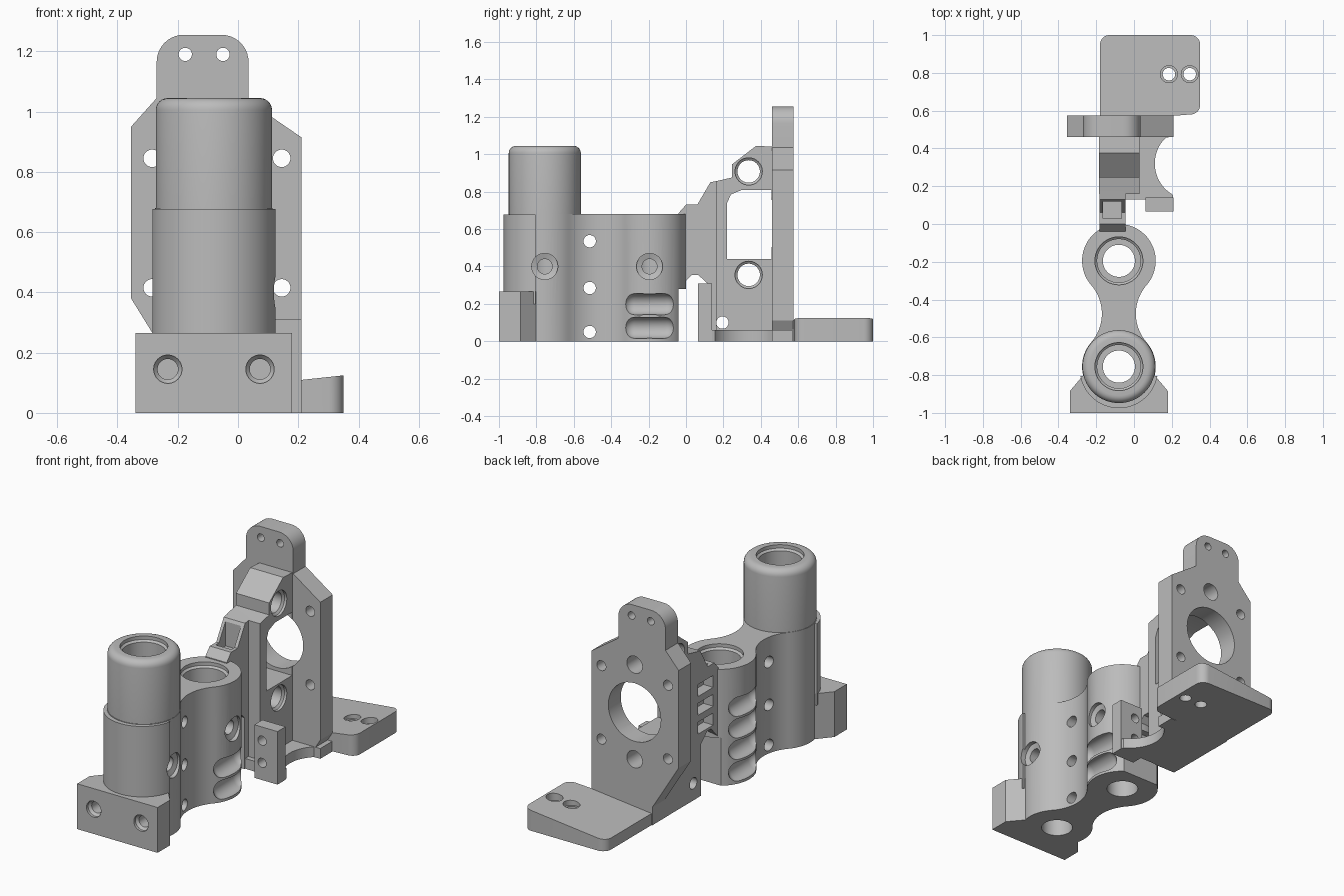
import bpy, bmesh
from math import sin, cos, pi, radians

old = bpy.data.objects.get("Cube")
if old:
    bpy.data.objects.remove(old, do_unlink=True)

grey = bpy.data.materials.new("matte_grey")
COLOUR = (0.5, 0.5, 0.5, 1)
grey.diffuse_color = COLOUR
grey.use_nodes = True
grey.node_tree.nodes["Principled BSDF"].inputs["Base Color"].default_value = COLOUR


def place(axis, u, v, w):
    return {"x": (w, u, v), "y": (u, w, v), "z": (u, v, w)}[axis]


def finish(name, bm):
    bmesh.ops.remove_doubles(bm, verts=bm.verts, dist=1e-5)
    bmesh.ops.recalc_face_normals(bm, faces=bm.faces)
    mesh = bpy.data.meshes.new(name)
    bm.to_mesh(mesh)
    bm.free()
    mesh.materials.append(grey)
    ob = bpy.data.objects.new(name, mesh)
    bpy.context.collection.objects.link(ob)
    return ob


def loft(name, rings):
    """Skin closed rings of points and cap both ends."""
    bm = bmesh.new()
    rows = [[bm.verts.new(p) for p in ring] for ring in rings]
    n = len(rows[0])
    for a, b in zip(rows, rows[1:]):
        for i in range(n):
            bm.faces.new((a[i], a[(i + 1) % n], b[(i + 1) % n], b[i]))
    bm.faces.new(rows[0])
    bm.faces.new(rows[-1])
    return finish(name, bm)


def prism(name, axis, outline, lo, hi):
    return loft(name, [[place(axis, u, v, w) for u, v in outline] for w in (lo, hi)])


def arc(cu, cv, r, start, end, steps=24):
    angles = [radians(start + (end - start) * i / steps) for i in range(steps + 1)]
    return [(cu + r * cos(a), cv + r * sin(a)) for a in angles]


def lathe(name, axis, cu, cv, profile, n=64):
    """Revolve (radius, height) pairs about an axis."""
    return loft(name, [[place(axis, cu + r * cos(2 * pi * i / n), cv + r * sin(2 * pi * i / n), w)
                        for i in range(n)] for r, w in profile])


def rod(axis, cu, cv, r, lo, hi):
    return lathe("cutter", axis, cu, cv, [(r, lo), (r, hi)], 40)


def box(x0, x1, y0, y1, z0, z1):
    return prism("box", "z", [(x0, y0), (x1, y0), (x1, y1), (x0, y1)], z0, z1)


def boolean(target, tool, operation):
    mod = target.modifiers.new("shape", "BOOLEAN")
    mod.operation, mod.object, mod.solver = operation, tool, "EXACT"
    bpy.context.view_layer.objects.active = target
    bpy.ops.object.modifier_apply(modifier=mod.name)
    bpy.data.objects.remove(tool, do_unlink=True)


def add(target, *tools):
    for tool in tools:
        boolean(target, tool, "UNION")


def cut(target, *tools):
    for tool in tools:
        boolean(target, tool, "DIFFERENCE")


def smooth(ob):
    bpy.ops.object.select_all(action="DESELECT")
    ob.select_set(True)
    bpy.context.view_layer.objects.active = ob
    bpy.ops.object.shade_smooth_by_angle(angle=radians(30))


# ---- Twin tube holder: two barrels joined by a concave neck ----
CX, YA, YB, R = -0.08, -0.755, -0.195, 0.195
MID, FILLET, OFF, T = -0.475, 0.231, 0.321, 41.1
outline = (arc(CX, YA, R, 180 - T, 360 + T, 48)
           + arc(CX + OFF, MID, FILLET, 180 + T, 180 - T)[1:-1]
           + arc(CX, YB, R, -T, 180 + T, 48)
           + arc(CX - OFF, MID, FILLET, T, -T)[1:-1])
holder = prism("twin_tube_holder", "z", outline, 0, 0.68)

# Flat relief behind the rear barrel
cut(holder, box(-0.4, 0.3, -0.04, 0.1, -0.1, 0.28))

# Tall front barrel, front sleeve and mounting foot
rounded_top = [(0.153 + u, 1.005 + v) for u, v in arc(0, 0, 0.04, 0, 90, 6)]
add(holder,
    lathe("barrel", "z", CX, YA, [(0.193, 0.6)] + rounded_top),
    prism("sleeve", "z", arc(CX, -0.768, 0.207, 190, 350, 40), 0.2, 0.677),
    prism("foot", "z", [(CX - 0.26, -1), (CX + 0.26, -1), (CX + 0.26, -0.885), (CX + 0.18, -0.79),
                        (CX - 0.18, -0.79), (CX - 0.26, -0.885)], 0, 0.265))

# Stepped bores
for y, top in ((YA, 1.045), (YB, 0.68)):
    cut(holder, lathe("bore", "z", CX, y, [(0.085, -0.1), (0.085, top - 0.12), (0.115, top - 0.12),
                                           (0.115, top - 0.03), (0.127, top - 0.02), (0.127, top + 0.1)]))
    # Recessed set screw in the side
    cut(holder, lathe("screw", "x", y, 0.4, [(0.04, CX), (0.04, 0.08), (0.07, 0.09), (0.07, 0.3)], 40))

# Cross holes in the neck
for z in (0.05, 0.285, 0.535):
    cut(holder, rod("x", -0.515, z, 0.033, -0.5, 0.4))

# Finger grooves on the rear barrel
for side, count in ((1, 2), (-1, 4)):
    for i in range(count):
        ends = arc(0, 0, 0.057, 90, 0, 8)
        capsule = ([(max(r, 1e-6), YB - 0.083 - w) for r, w in [(b, a) for b, a in ends]][0:]
                   + [(max(r, 1e-6), YB + 0.083 + w) for r, w in reversed(ends)])
        cut(holder, lathe("groove", "y", CX + side * 0.183, 0.072 + i * 0.126, capsule, 32))

# Countersunk foot holes
for x in (CX - 0.153, CX + 0.153):
    cut(holder, lathe("hole", "y", x, 0.145, [(0.047, -1.1), (0.047, -0.985), (0.034, -0.97), (0.034, -0.8)], 40))
smooth(holder)

# ---- Upright motor plate with a rounded tab ----
upright = prism("upright_bracket", "y",
                [(-0.185, 0), (0.18, 0), (0.18, 0.06), (0.21, 0.11), (0.21, 0.915), (0.035, 1.035)]
                + arc(-0.055, 1.165, 0.09, 0, 90, 10) + arc(-0.18, 1.165, 0.09, 90, 180, 10)
                + [(-0.27, 1.045), (-0.355, 0.95), (-0.355, 0.38), (-0.185, 0.105)], 0.46, 0.575)

# Web, side arm, curved base and small front bracket
add(upright,
    prism("web", "x", [(0.16, 0), (0.47, 0), (0.47, 1.04), (0.375, 1.045), (0.245, 0.945), (0.245, 0.875),
                       (0.16, 0.856)], -0.184, 0.03),
    prism("arm", "x", [(0.18, 0.86), (0.13, 0.85), (0.06, 0.73), (0, 0.73), (-0.04, 0.685), (-0.04, 0.28),
                       (0.03, 0.355), (0.065, 0.355), (0.125, 0.3), (0.125, 0), (0.18, 0)], -0.183, -0.045),
    prism("base", "z", [(-0.182, 0.13)] + [(0.21, 0.13)] + arc(0.3, 0.32, 0.19, 240, 133)
          + [(0.21, 0.46), (0.21, 0.57), (-0.182, 0.57)], 0, 0.06),
    box(0.06, 0.21, 0.065, 0.14, 0, 0.31))

# Window through the web
cut(upright, prism("window", "x", [(0.22, 0.44), (0.458, 0.44), (0.458, 0.81), (0.3, 0.81), (0.24, 0.785),
                                   (0.22, 0.74)], -0.5, 0.5))

# Plate holes
cut(upright, rod("y", -0.07, 0.63, 0.17, 0.44, 0.7))
for z in (0.355, 0.908):
    cut(upright, rod("y", -0.07, z, 0.05, 0.41, 0.7),
        lathe("boss", "x", 0.335, z, [(0.06, -0.4), (0.06, 0.005), (0.073, 0.015), (0.073, 0.2)], 40))
for x in (-0.285, 0.145):
    for z in (0.415, 0.845):
        cut(upright, rod("y", x, z, 0.029, 0.4, 0.7))
for x in (-0.175, -0.05):
    cut(upright, rod("y", x, 1.19, 0.022, 0.4, 0.7))

# Bracket holes and base cross hole
for z in (0.1, 0.23):
    cut(upright, rod("y", 0.11, z, 0.027, 0, 0.155))
cut(upright, rod("x", 0.195, 0.1, 0.033, -0.5, 0.05))

# Belt clamp slots in the arm
for z in (0.37, 0.48, 0.59):
    cut(upright, box(-0.3, -0.12, 0.01, 0.15, z, z + 0.07))
cut(upright, box(-0.165, -0.065, 0.03, 0.12, 0.69, 0.9))
smooth(upright)

# ---- Rear foot with rounded corners and a gently sloping top ----
corners = (arc(0.3, 0.63, 0.05, -90, 0, 8) + arc(0.3, 0.95, 0.05, 0, 90, 8)
           + arc(-0.13, 0.95, 0.05, 90, 180, 8) + [(-0.18, 0.573), (0.21, 0.573)])
foot = loft("rear_foot", [[(x, y, 0) for x, y in corners],
                          [(x, y, 0.087 + 0.107 * x) for x, y in corners]])
for x in (0.185, 0.295):
    cut(foot, lathe("hole", "z", x, 0.793, [(0.033, -0.1), (0.033, 0.08), (0.045, 0.08), (0.045, 0.3)], 40))
smooth(foot)
